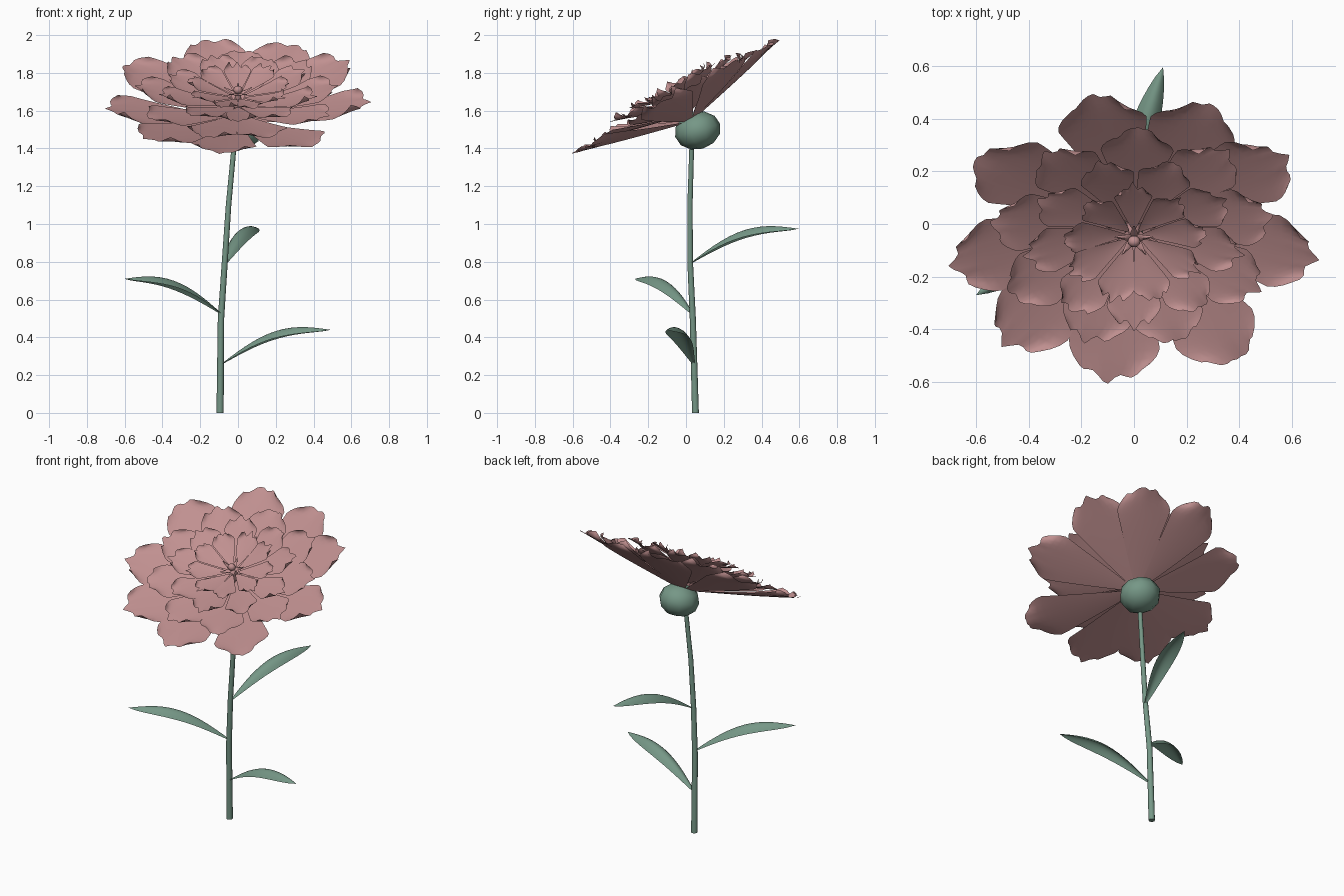
import bpy, bmesh, math, random
from mathutils import Vector, Matrix

random.seed(4)
cube = bpy.data.objects.get("Cube")
if cube:
    bpy.data.objects.remove(cube)


def material(name, color):
    m = bpy.data.materials.new(name)
    m.use_nodes = True
    m.diffuse_color = (*color, 1)
    m.node_tree.nodes["Principled BSDF"].inputs["Base Color"].default_value = (*color, 1)
    return m


PINK = material("dusty pink", (0.53, 0.28, 0.28))
GREEN = material("sage green", (0.18, 0.31, 0.24))

# Flower head frame: leans towards the front, slightly wider than deep
HEAD = (Matrix.Translation((0, 0.05, 1.5)) @ Matrix.Rotation(math.radians(29), 4, "X")
        @ Matrix.Diagonal((1.1, 1, 1, 1)))


def finish(bm, name, mat, angle=50):
    mesh = bpy.data.meshes.new(name)
    bm.to_mesh(mesh)
    bm.free()
    mesh.materials.append(mat)
    ob = bpy.data.objects.new(name, mesh)
    bpy.context.collection.objects.link(ob)
    bpy.ops.object.select_all(action="DESELECT")
    ob.select_set(True)
    bpy.context.view_layer.objects.active = ob
    bpy.ops.object.shade_smooth_by_angle(angle=math.radians(angle))
    return ob


def sheet(bm, rows, cols, point):
    """Grid surface from point(t, s), t in 0..1 and s in -1..1."""
    grid = [[bm.verts.new(point(i / rows, 2 * j / cols - 1)) for j in range(cols + 1)]
            for i in range(rows + 1)]
    for a, b in zip(grid, grid[1:]):
        for j in range(cols):
            bm.faces.new((a[j], a[j + 1], b[j + 1], b[j]))


def add_petal(bm, angle, length, width, base, tip):
    """Straight wedge petal with a blunt end, small points and curled corners."""
    phase = random.uniform(0, 6.3)
    curls = [random.uniform(0.2, 1.0), random.uniform(0.2, 1.0)]
    turn = Matrix.Rotation(angle, 4, "Z")
    start = 0.03
    end = tip + random.uniform(-0.012, 0.012)

    def point(t, s):
        spread = 0.07 + 0.93 * min(t / 0.82, 1) ** 0.9
        spread *= 1 - 0.28 * max(0, (t - 0.78) / 0.22) ** 2
        rim = t ** 12
        r = start + (length - start) * (t - 0.09 * t ** 4 * s * s)
        r += 0.01 * rim * math.sin(8 * s + phase)
        r += 0.018 * rim * max(0, 1 - abs(s) * 4)
        z = base + (end - base) * t - 0.003 * math.sin(math.pi * t) * (1 - s * s)
        z += 0.006 * rim * math.sin(6 * s + phase)
        curl = curls[0 if s < 0 else 1] * max(0, abs(s) - 0.5) / 0.5 * t ** 10
        z += 0.03 * curl
        x = width * s * spread * (1 - 0.2 * curl)
        return HEAD @ turn @ Vector((r, x, z))

    sheet(bm, 16, 12, point)


# Petal rings: angles, length, half width, base height, tip height
outer = [263, 302, 353, 33, 64, 103, 146, 191, 228]
rings = [
    ("outer_petals", outer, 0.63, 0.162, 0.055, 0.205),
    ("middle_petals", [k * 40 + 10 for k in range(9)], 0.475, 0.13, 0.10, 0.215),
    ("upper_petals", [k * 40 + 30 for k in range(9)], 0.36, 0.098, 0.15, 0.24),
    ("inner_petals", [k * 40 + 10 for k in range(9)], 0.24, 0.068, 0.2, 0.265),
]
for name, angles, length, width, base, tip in rings:
    bm = bmesh.new()
    for a in angles:
        add_petal(bm, math.radians(a + random.uniform(-2, 2)),
                  length * random.uniform(0.98, 1.02), width, base, tip)
    finish(bm, name, PINK)

# Flower centre: small bead on a stalk with a star of slim florets
bm = bmesh.new()
bmesh.ops.create_uvsphere(bm, u_segments=12, v_segments=8, radius=0.022,
                          matrix=HEAD @ Matrix.Translation((0, 0, 0.24)))
bmesh.ops.create_cone(bm, cap_ends=True, segments=10, radius1=0.03, radius2=0.012, depth=0.16,
                      matrix=HEAD @ Matrix.Translation((0, 0, 0.15)))
for k in range(5):
    turn = Matrix.Rotation(math.radians(90 + 72 * k), 4, "Z")
    sheet(bm, 4, 2, lambda t, s: HEAD @ turn @ Vector(
        (0.01 + 0.06 * t, 0.018 * s * (1 - t * 0.9), 0.222 + 0.025 * t - 0.006 * abs(s))))
finish(bm, "flower_centre", PINK)

# Calyx: faceted, flattened ball below the petals
bm = bmesh.new()
bmesh.ops.create_uvsphere(bm, u_segments=10, v_segments=6, radius=1,
                          matrix=Matrix.Translation((0.005, 0.062, 1.495))
                          @ Matrix.Rotation(math.radians(16), 4, "X")
                          @ Matrix.Diagonal((0.124, 0.124, 0.1, 1)))
finish(bm, "calyx", GREEN, 40)

# Stem: tapered tube along a gentle bend
path = [(-0.095, 0.05, 0), (-0.09, 0.036, 0.5), (-0.07, 0.022, 0.8),
        (-0.05, 0.021, 1.1), (-0.022, 0.03, 1.4), (-0.01, 0.04, 1.47)]
bm = bmesh.new()
loops = []
for p in path:
    radius = 0.019 - 0.006 * p[2] / 1.47
    loops.append([bm.verts.new(Vector(p) + Vector((radius * math.cos(a), radius * math.sin(a), 0)))
                  for a in (math.tau * k / 10 for k in range(10))])
for a, b in zip(loops, loops[1:]):
    for k in range(10):
        bm.faces.new((a[k], a[k - 9], b[k - 9], b[k]))
bm.faces.new(loops[0][::-1])
bm.faces.new(loops[-1])
finish(bm, "stem", GREEN)


# Leaves: arched, pointed blades whose sides droop from the midrib
def add_leaf(name, base, tip):
    base, tip = Vector(base), Vector(tip)
    side = (tip - base).cross(Vector((0, 0, 1))).normalized()

    def point(t, s):
        w = 0.053 * math.sin(math.pi * (0.04 + 0.96 * t) ** 1.2) ** 0.8 if t < 1 else 0.001
        p = base.lerp(tip, t) + side * w * s
        p.z += 0.083 * math.sin(math.pi * t) - 0.75 * w * s * s
        return p

    bm = bmesh.new()
    sheet(bm, 14, 8, point)
    bmesh.ops.remove_doubles(bm, verts=bm.verts, dist=0.0015)
    finish(bm, name, GREEN)


add_leaf("lower_leaf", (-0.085, 0.04, 0.262), (0.49, -0.10, 0.44))
add_leaf("middle_leaf", (-0.085, 0.035, 0.525), (-0.60, -0.27, 0.71))
add_leaf("upper_leaf", (-0.065, 0.025, 0.795), (0.11, 0.595, 0.975))
